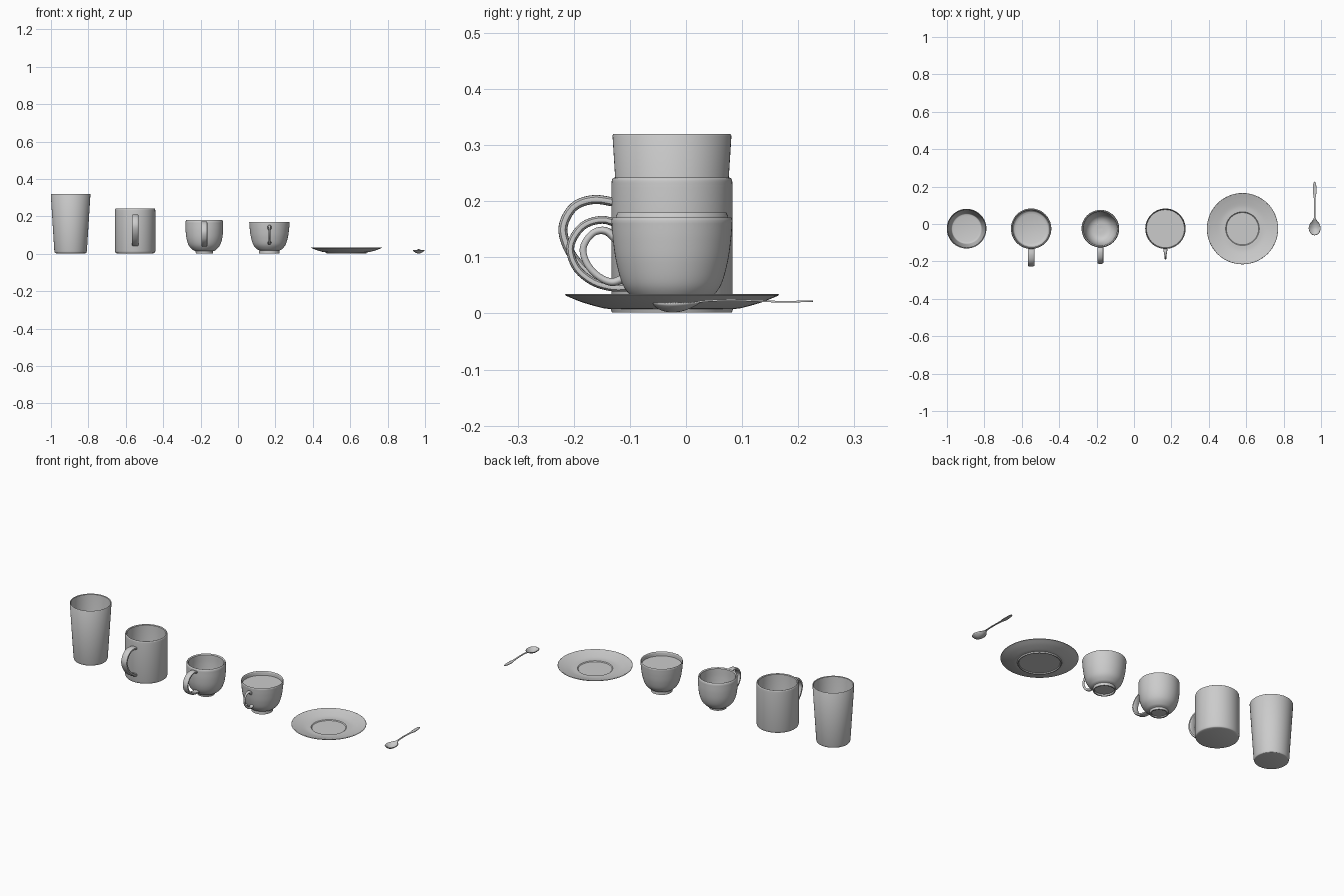
import bpy, bmesh, math
from mathutils import Vector

CY = -0.025  # shared depth centre of the round pieces


def smooth_path(pts, n=6):
    """Catmull-Rom through points of any dimension."""
    p = [Vector(q) for q in pts]
    if len(p) < 3:
        return p
    p = [2 * p[0] - p[1]] + p + [2 * p[-1] - p[-2]]
    out = []
    for i in range(1, len(p) - 2):
        a, b, c, d = p[i - 1:i + 3]
        for k in range(n):
            t = k / n
            out.append(0.5 * (2 * b + (c - a) * t + (2 * a - 5 * b + 4 * c - d) * t * t
                              + (3 * b - a - 3 * c + d) * t ** 3))
    return out + [p[-2]]


def finish(name, bm, loc=(0, 0, 0)):
    bmesh.ops.remove_doubles(bm, verts=bm.verts, dist=1e-5)
    bmesh.ops.recalc_face_normals(bm, faces=bm.faces)
    me = bpy.data.meshes.new(name)
    bm.to_mesh(me)
    bm.free()
    ob = bpy.data.objects.new(name, me)
    ob.location = loc
    bpy.context.collection.objects.link(ob)
    bpy.ops.object.select_all(action='DESELECT')
    ob.select_set(True)
    bpy.context.view_layer.objects.active = ob
    bpy.ops.object.shade_smooth_by_angle(angle=math.radians(35))
    return ob


def lathe(name, x, groups, seg=64):
    """Spin (radius, z) groups; each group is smoothed, joints stay sharp."""
    prof = [q for g in groups for q in smooth_path(g)]
    bm = bmesh.new()
    vs = [bm.verts.new((r, 0, z)) for r, z in prof]
    es = [bm.edges.new(e) for e in zip(vs, vs[1:])]
    bmesh.ops.spin(bm, geom=vs + es, cent=(0, 0, 0), axis=(0, 0, 1),
                   angle=2 * math.pi, steps=seg)
    return finish(name, bm, (x, CY, 0))


def handle(name, x, pts, power=0.7, sides=16):
    """Sweep a rounded strap along (y, z, half width, half thickness)."""
    path = smooth_path(pts, 8)
    bm = bmesh.new()
    rings = []
    for i, (y, z, w, h) in enumerate(path):
        a, b = path[max(i - 1, 0)], path[min(i + 1, len(path) - 1)]
        t = Vector((b[0] - a[0], b[1] - a[1])).normalized()
        ring = []
        for k in range(sides):
            an = 2 * math.pi * k / sides
            c, s = math.cos(an), math.sin(an)
            u = w * math.copysign(abs(c) ** power, c)
            v = h * math.copysign(abs(s) ** power, s)
            ring.append(bm.verts.new((u, y - t.y * v, z + t.x * v)))
        rings.append(ring)
    for a, b in zip(rings, rings[1:]):
        for k in range(sides):
            m = (k + 1) % sides
            bm.faces.new((a[k], a[m], b[m], b[k]))
    bm.faces.new(rings[0])
    bm.faces.new(rings[-1])
    return finish(name, bm, (x, 0, 0))


# tall tumbler
lathe("tumbler", -0.895, [
    [(0, 0.003), (0.078, 0.003)], [(0.078, 0.003), (0.084, 0.005), (0.087, 0.014)],
    [(0.087, 0.014), (0.106, 0.317)], [(0.106, 0.317), (0.104, 0.32), (0.101, 0.317)],
    [(0.101, 0.317), (0.083, 0.03)], [(0.083, 0.03), (0.079, 0.02), (0.07, 0.017)],
    [(0.07, 0.017), (0, 0.017)]])

# straight mug
lathe("mug_body", -0.55, [
    [(0, 0.003), (0.098, 0.003)], [(0.098, 0.003), (0.105, 0.006), (0.108, 0.015)],
    [(0.108, 0.015), (0.108, 0.225)], [(0.108, 0.225), (0.107, 0.238), (0.103, 0.242), (0.099, 0.238)],
    [(0.099, 0.238), (0.098, 0.04)], [(0.098, 0.04), (0.093, 0.024), (0.08, 0.018)],
    [(0.08, 0.018), (0, 0.018)]])
handle("mug_handle", -0.55, [(y, z, 0.018, 0.008) for y, z in [
    (-0.125, 0.198), (-0.165, 0.203), (-0.2, 0.19), (-0.219, 0.155),
    (-0.211, 0.118), (-0.187, 0.084), (-0.155, 0.059), (-0.125, 0.047)]])

# coffee cup with foot ring
lathe("coffee_cup_body", -0.18, [
    [(0, 0.008), (0.036, 0.008)], [(0.036, 0.008), (0.038, 0.002)], [(0.038, 0.002), (0.045, 0.002)],
    [(0.045, 0.002), (0.047, 0.014)],
    [(0.047, 0.014), (0.063, 0.022), (0.083, 0.045), (0.095, 0.08), (0.1, 0.125), (0.1, 0.173)],
    [(0.1, 0.173), (0.096, 0.18), (0.09, 0.175)],
    [(0.09, 0.175), (0.089, 0.125), (0.084, 0.08), (0.07, 0.045), (0.045, 0.025), (0, 0.02)]])
handle("coffee_cup_handle", -0.18, [(y, z, 0.016, 0.007) for y, z in [
    (-0.118, 0.158), (-0.15, 0.167), (-0.185, 0.155), (-0.206, 0.12),
    (-0.196, 0.083), (-0.168, 0.058), (-0.135, 0.047), (-0.103, 0.046)]])

# tea cup, filled
lathe("tea_cup_body", 0.168, [
    [(0, 0.01), (0.047, 0.01)], [(0.047, 0.01), (0.049, 0.002)], [(0.049, 0.002), (0.055, 0.002)],
    [(0.055, 0.002), (0.054, 0.018)],
    [(0.054, 0.018), (0.068, 0.026), (0.087, 0.05), (0.099, 0.09), (0.105, 0.13), (0.108, 0.166)],
    [(0.108, 0.166), (0.106, 0.171), (0.103, 0.167)],
    [(0.103, 0.167), (0.1, 0.13), (0.094, 0.09), (0.082, 0.053), (0.06, 0.03), (0, 0.024)]])
lathe("tea_surface", 0.168, [[(0, 0.148), (0.1015, 0.148)]])
handle("tea_cup_handle", 0.168, [
    (-0.122, 0.13, 0.011, 0.008), (-0.143, 0.147, 0.01, 0.007), (-0.166, 0.143, 0.006, 0.006),
    (-0.183, 0.118, 0.005, 0.006), (-0.177, 0.09, 0.005, 0.006), (-0.157, 0.067, 0.006, 0.006),
    (-0.132, 0.056, 0.009, 0.007), (-0.108, 0.064, 0.011, 0.008)], 1.0)

# saucer with well and foot ring
lathe("saucer", 0.58, [
    [(0, 0.007), (0.1, 0.007)], [(0.1, 0.007), (0.102, 0.002)], [(0.102, 0.002), (0.107, 0.002)],
    [(0.107, 0.002), (0.109, 0.008)],
    [(0.109, 0.008), (0.125, 0.01), (0.16, 0.02), (0.19, 0.032)],
    [(0.19, 0.032), (0.1905, 0.034), (0.188, 0.035)],
    [(0.188, 0.035), (0.157, 0.026), (0.12, 0.0175), (0.09, 0.016)],
    [(0.09, 0.016), (0.086, 0.012)], [(0.086, 0.012), (0, 0.012)]])

# spoon: stations of (y, half width, edge height, dish depth)
stations = smooth_path([
    (-0.059, 0.003, 0.019, 0.0), (-0.056, 0.014, 0.019, 0.004), (-0.046, 0.024, 0.019, 0.011),
    (-0.025, 0.031, 0.019, 0.016), (-0.002, 0.026, 0.019, 0.012), (0.018, 0.012, 0.02, 0.004),
    (0.032, 0.005, 0.022, 0.0), (0.08, 0.004, 0.024, 0.0), (0.14, 0.005, 0.022, 0.0),
    (0.165, 0.009, 0.021, 0.0), (0.19, 0.0095, 0.021, 0.0), (0.215, 0.007, 0.022, 0.0),
    (0.226, 0.002, 0.022, 0.0)], 5)
bm = bmesh.new()
rows = []
for y, w, z, d in stations:
    rows.append([bm.verts.new((w * u / 6, y, z - max(d, 0) * (1 - (u / 6) ** 2)))
                 for u in range(-6, 7)])
for a, b in zip(rows, rows[1:]):
    for k in range(12):
        bm.faces.new((a[k], a[k + 1], b[k + 1], b[k]))
spoon = finish("spoon", bm, (0.966, 0, 0))
mod = spoon.modifiers.new("thickness", 'SOLIDIFY')
mod.thickness = 0.003
mod.offset = 0
